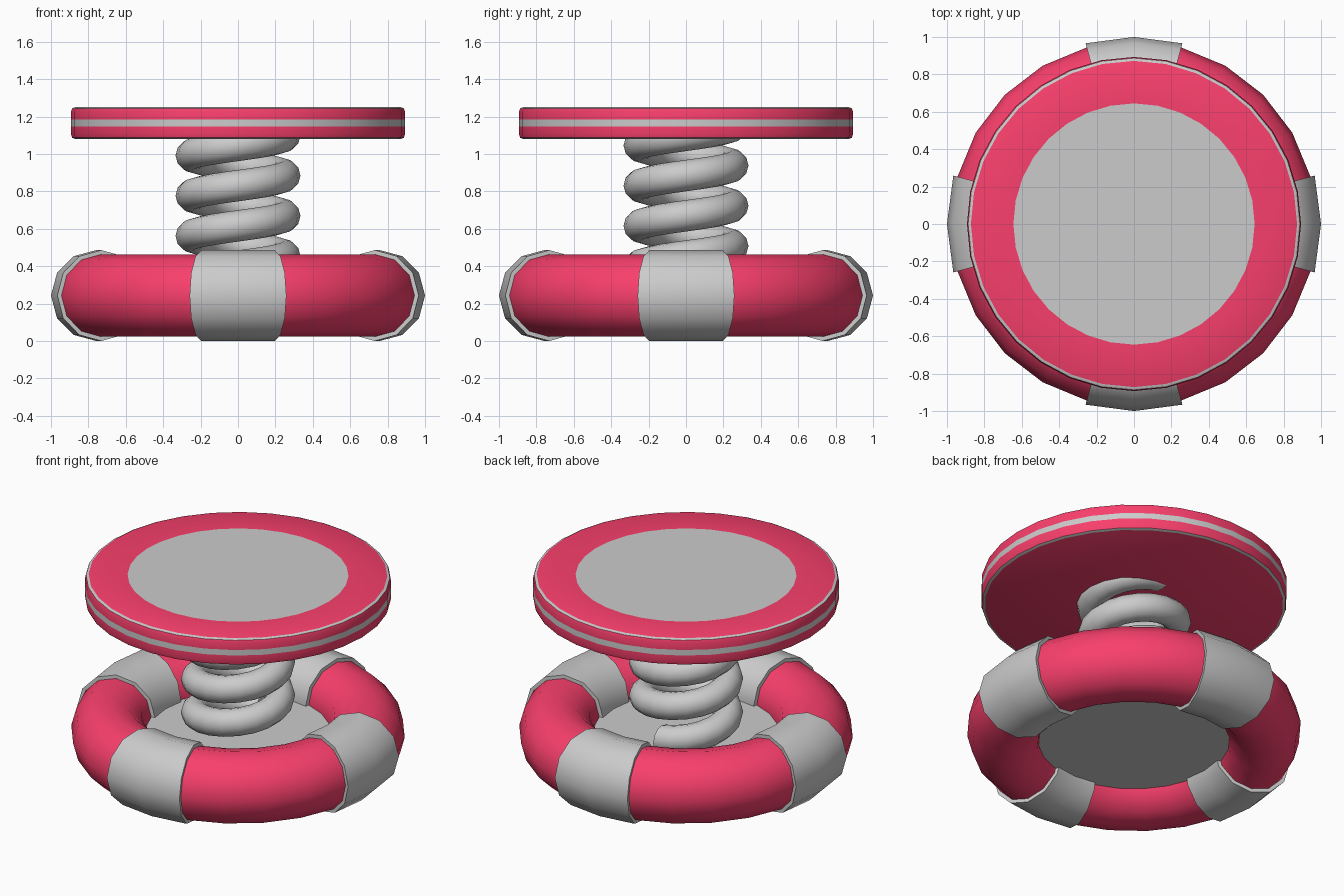
import bpy, bmesh
from math import sin, cos, pi, radians, tau

if "Cube" in bpy.data.objects:
    bpy.data.objects.remove(bpy.data.objects["Cube"])

red = bpy.data.materials.new("red")
red.diffuse_color = (0.95, 0.05, 0.15, 1)
red.use_nodes = True
red.node_tree.nodes["Principled BSDF"].inputs["Base Color"].default_value = red.diffuse_color
grey = bpy.data.materials.new("grey")


def finish(bm, name, mats=(), angle=40):
    bmesh.ops.remove_doubles(bm, verts=bm.verts, dist=1e-5)
    bmesh.ops.recalc_face_normals(bm, faces=bm.faces)
    me = bpy.data.meshes.new(name)
    bm.to_mesh(me)
    bm.free()
    for m in mats:
        me.materials.append(m)
    ob = bpy.data.objects.new(name, me)
    bpy.context.collection.objects.link(ob)
    bpy.ops.object.select_all(action='DESELECT')
    ob.select_set(True)
    bpy.context.view_layer.objects.active = ob
    bpy.ops.object.shade_smooth_by_angle(angle=radians(angle))
    return ob


def skin(bm, rings, closed=False, slots=None, caps=False):
    """Join a row of equal point rings with quads."""
    vs = [[bm.verts.new(p) for p in r] for r in rings]
    n = len(vs[0])
    for i in range(len(vs) - (not closed)):
        a, b = vs[i], vs[(i + 1) % len(vs)]
        for j in range(n):
            k = (j + 1) % n
            f = bm.faces.new((a[j], a[k], b[k], b[j]))
            if slots:
                f.material_index = slots[i]
    if caps:
        bm.faces.new(vs[0])
        bm.faces.new(vs[-1][::-1])


def circle(r, z, n):
    return [(r * cos(tau * j / n), r * sin(tau * j / n), z) for j in range(n)]


def section(ang, z, major, minor, n=12):
    """Tube cross-section standing at an angle around the z axis."""
    out = []
    for j in range(n):
        t = tau * j / n
        d = major + minor * cos(t)
        out.append((d * cos(ang), d * sin(ang), z + minor * sin(t)))
    return out


R, Z, STEP = 0.757, 0.243, tau / 24

# Red base ring
bm = bmesh.new()
skin(bm, [section(i * STEP, Z, R, 0.22) for i in range(24)], closed=True)
finish(bm, "base_ring", [red])

# Four grey bands wrapped round the ring, with end faces down to it
for q, side in enumerate(("right", "back", "left", "front")):
    a = q * pi / 2
    bm = bmesh.new()
    skin(bm, [section(a + s * STEP, Z, R, r) for s, r in
              ((-1, 0.215), (-1, 0.243), (0, 0.243), (1, 0.243), (1, 0.215))])
    finish(bm, "band_" + side)

# Floor disc inside the ring
bm = bmesh.new()
skin(bm, [circle(0.56, 0.16, 32), circle(0.56, 0.25, 32)], caps=True)
finish(bm, "floor_disc")

# Spring: four turns
bm = bmesh.new()
N, PITCH = 20, 0.215
skin(bm, [section(pi / 2 + tau * i / N, 0.293 + PITCH * i / N, 0.25, 0.084)
          for i in range(4 * N + 1)], caps=True)
finish(bm, "spring")

# Round seat with grey top inset, rim lines and side stripe
prof = [(0, 1.25), (0.645, 1.25), (0.872, 1.25), (0.887, 1.243), (0.893, 1.225),
        (0.893, 1.183), (0.893, 1.147), (0.893, 1.105), (0.887, 1.087),
        (0.872, 1.08), (0, 1.08)]
bm = bmesh.new()
skin(bm, [circle(r, z, 32) for r, z in prof if r],
     slots=[0, 1, 0, 0, 1, 0, 0, 1, 0])
for z, r, slot in ((1.25, 0.645, 1), (1.08, 0.872, 0)):
    f = bm.faces.new([bm.verts.new(p) for p in circle(r, z, 32)])
    f.material_index = slot
finish(bm, "seat", [red, grey])
